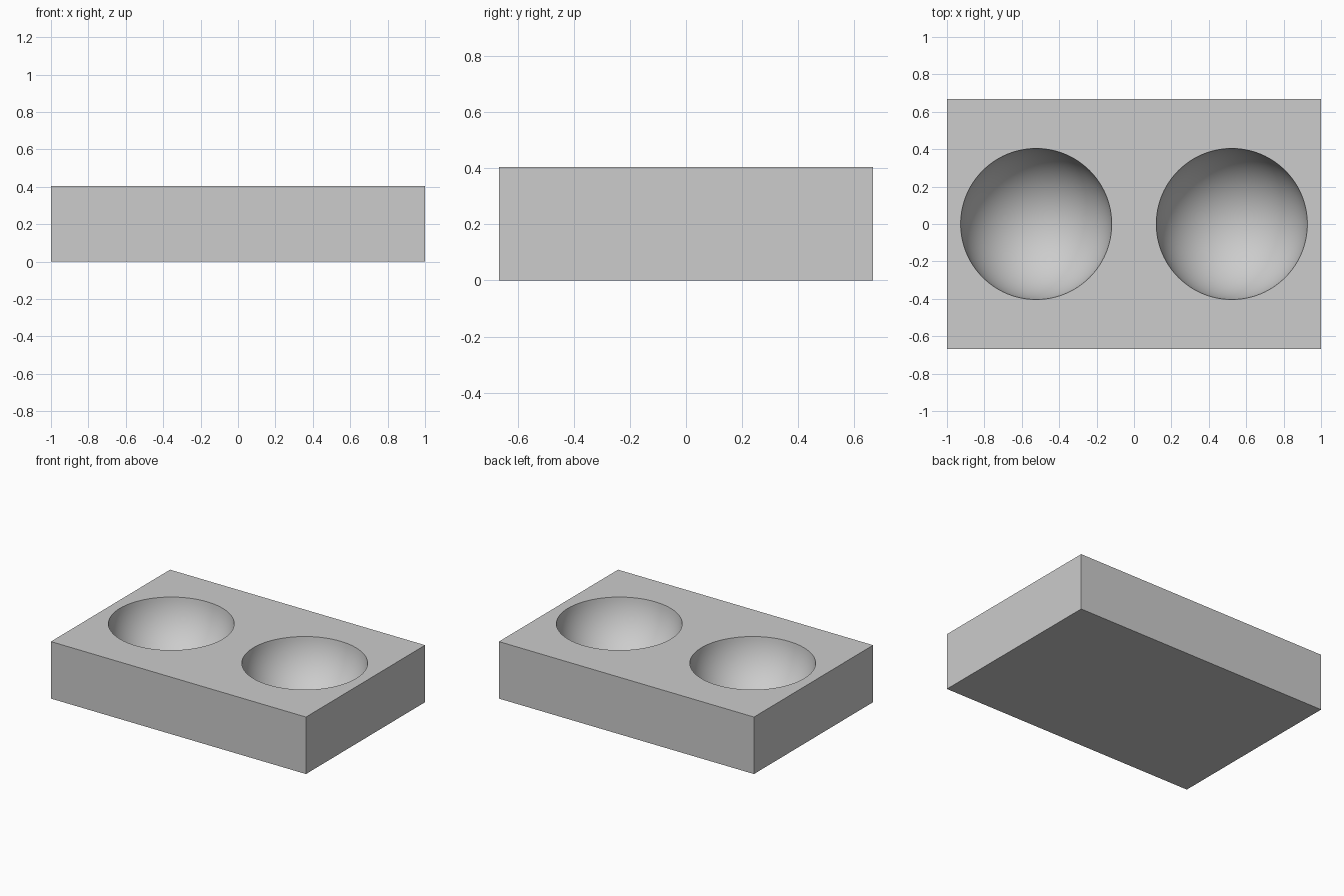
import bpy

cube = bpy.data.objects.get("Cube")
if cube:
    bpy.data.objects.remove(cube, do_unlink=True)

HEIGHT = 0.404
RIM_RADIUS = 0.404
RAISE = 0.04  # sphere centres sit slightly above the top face
RADIUS = (RIM_RADIUS ** 2 + RAISE ** 2) ** 0.5

# Single plain grey material
grey = bpy.data.materials.new("light_grey")
grey.use_nodes = True
colour = (0.604, 0.604, 0.604, 1)
grey.diffuse_color = colour
grey.node_tree.nodes["Principled BSDF"].inputs["Base Color"].default_value = colour

# Rectangular block
bpy.ops.mesh.primitive_cube_add(size=1, location=(0, 0, HEIGHT / 2))
block = bpy.context.object
block.name = "block_with_bowls"
block.scale = (2, 1.334, HEIGHT)
bpy.ops.object.transform_apply(location=True, rotation=False, scale=True)
block.data.materials.append(grey)

# Two round bowls with a thin floor below them
for side, name in ((-1, "right"), (1, "left")):
    bpy.ops.mesh.primitive_uv_sphere_add(
        segments=96, ring_count=49, radius=RADIUS,
        location=(side * 0.523, 0, HEIGHT + RAISE))
    cutter = bpy.context.object
    cutter.name = name + "_bowl_cutter"
    cutter.data.materials.append(grey)

    cut = block.modifiers.new(name + "_bowl", 'BOOLEAN')
    cut.operation = 'DIFFERENCE'
    cut.solver = 'EXACT'
    cut.object = cutter
    bpy.ops.object.select_all(action='DESELECT')
    block.select_set(True)
    bpy.context.view_layer.objects.active = block
    bpy.ops.object.modifier_apply(modifier=cut.name)
    bpy.data.objects.remove(cutter, do_unlink=True)

# Smooth bowls with crisp rims and box edges
bpy.ops.object.shade_smooth_by_angle()
